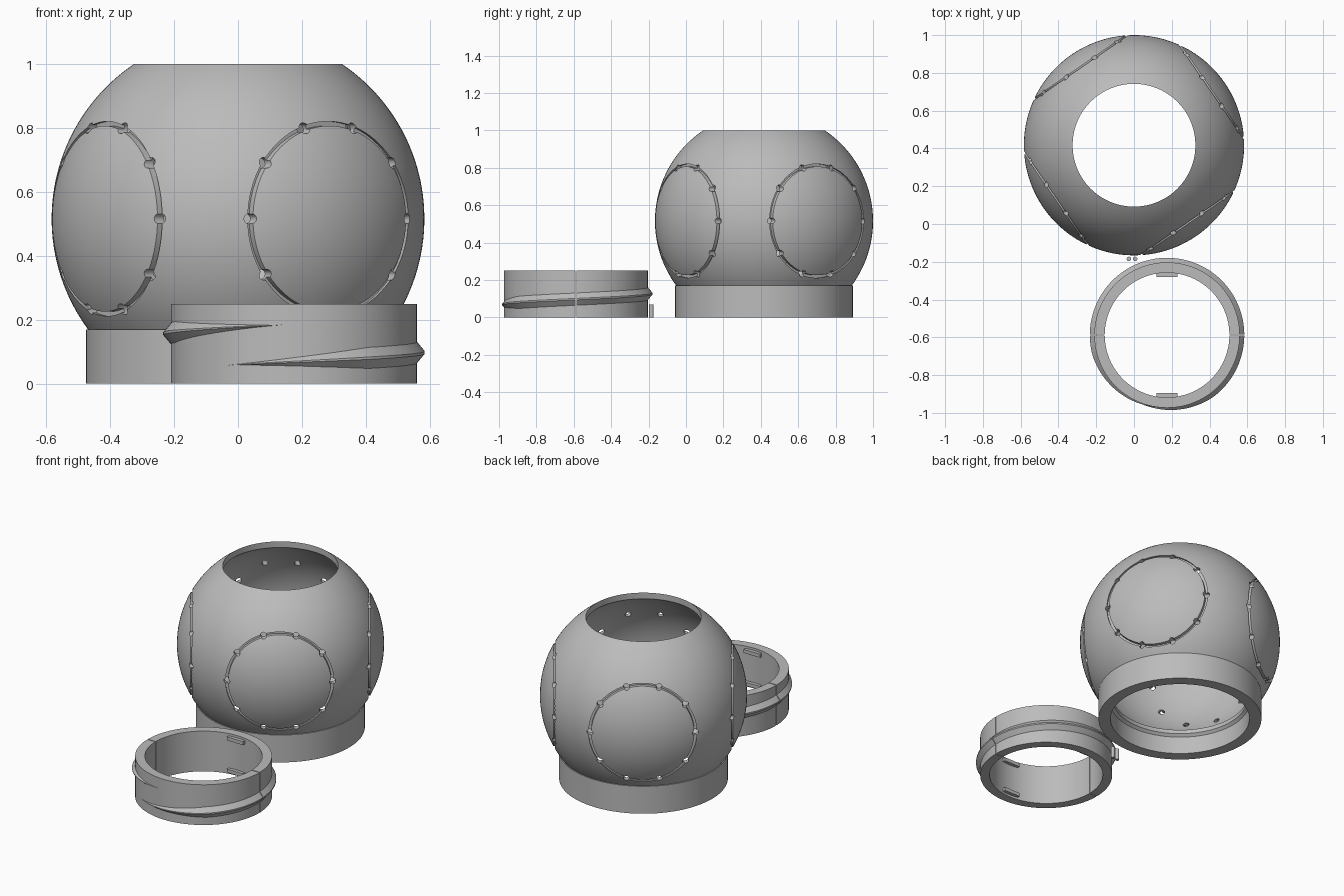
import bpy, bmesh, math
from mathutils import Matrix, Vector

if "Cube" in bpy.data.objects:
    bpy.data.objects.remove(bpy.data.objects["Cube"])

grey = bpy.data.materials.new("plain grey")
grey.diffuse_color = (0.5, 0.5, 0.5, 1)
grey.use_nodes = True
grey.node_tree.nodes["Principled BSDF"].inputs["Base Color"].default_value = grey.diffuse_color


def make(name, bm, loc=(0, 0, 0)):
    bmesh.ops.recalc_face_normals(bm, faces=bm.faces[:])
    me = bpy.data.meshes.new(name)
    bm.to_mesh(me)
    bm.free()
    me.materials.append(grey)
    ob = bpy.data.objects.new(name, me)
    ob.location = loc
    bpy.context.collection.objects.link(ob)
    bpy.context.view_layer.update()
    return ob


def skin(bm, rings, closed):
    """Bridge successive closed cross-sections."""
    vs = [[bm.verts.new(p) for p in r] for r in rings]
    n, m = len(vs), len(vs[0])
    for i in range(n if closed else n - 1):
        a, b = vs[i], vs[(i + 1) % n]
        for j in range(m):
            k = (j + 1) % m
            bm.faces.new((a[j], b[j], b[k], a[k]))
    if not closed:
        bm.faces.new(vs[0])
        bm.faces.new(vs[-1][::-1])


def lathe(bm, profile, seg=96, mat=Matrix()):
    rings = []
    for i in range(seg):
        a = 2 * math.pi * i / seg
        rings.append([mat @ Vector((r * math.cos(a), r * math.sin(a), z)) for r, z in profile])
    skin(bm, rings, True)


def boolean(ob, cutter, op):
    mod = ob.modifiers.new(op.lower(), 'BOOLEAN')
    mod.operation, mod.solver, mod.object = op, 'EXACT', cutter
    bpy.ops.object.select_all(action='DESELECT')
    bpy.context.view_layer.objects.active = ob
    ob.select_set(True)
    bpy.ops.object.modifier_apply(modifier=mod.name)
    bpy.data.objects.remove(cutter)


def smooth(ob, angle=30):
    bpy.ops.object.select_all(action='DESELECT')
    bpy.context.view_layer.objects.active = ob
    ob.select_set(True)
    bpy.ops.object.shade_smooth_by_angle(angle=math.radians(angle))


def box(bm, size, centre):
    bmesh.ops.create_cube(bm, size=1, matrix=Matrix.Translation(centre) @ Matrix.Diagonal((*size, 1)))


# Globe shell with neck and top opening
R, RI, ZC = 0.583, 0.552, 0.516
GLOBE = (0, 0.417, 0)


def arc(r, r0, z0, r1, z1, n=40):
    a0, a1 = math.atan2(z0 - ZC, r0), math.atan2(z1 - ZC, r1)
    return [(r * math.cos(a0 + (a1 - a0) * i / n), ZC + r * math.sin(a0 + (a1 - a0) * i / n))
            for i in range(n + 1)]


top_in = ZC + math.sqrt(RI ** 2 - 0.325 ** 2)
profile = [(0.405, 0), (0.475, 0), (0.475, 0.17)]
profile += arc(R, 0.4695, 0.17, 0.325, 1.0)
profile += arc(RI, 0.325, top_in, 0.43, 0.17)
profile += [(0.39, 0.15), (0.39, 0.125), (0.405, 0.11)]
bm = bmesh.new()
lathe(bm, profile, 128)
globe = make("globe_shell", bm, GLOBE)

# Round window grooves and the ten holes on each
grooves, holes = bmesh.new(), bmesh.new()
for k in range(4):
    frame = (Matrix.Translation((0, 0, ZC)) @ Matrix.Rotation(math.radians(34.5 + 90 * k), 4, 'Z')
             @ Matrix.Rotation(math.pi / 2, 4, 'Y'))
    lathe(grooves, [(0.2905, 0.484), (0.3045, 0.484), (0.3045, 0.56), (0.2905, 0.56)], 80, frame)
    for i in range(10):
        a = math.pi / 2 + 2 * math.pi * i / 10
        spot = Matrix.Translation((0.2975 * math.cos(a), 0.2975 * math.sin(a), 0.49))
        bmesh.ops.create_cone(holes, cap_ends=True, segments=20, radius1=0.017, radius2=0.017,
                              depth=0.16, matrix=frame @ spot)
boolean(globe, make("groove_cutter", grooves, GLOBE), 'DIFFERENCE')
boolean(globe, make("hole_cutter", holes, GLOBE), 'DIFFERENCE')
smooth(globe)

# Threaded collar
COLLAR = (0.175, -0.588, 0)
bm = bmesh.new()
lathe(bm, [(0.33, 0), (0.385, 0), (0.385, 0.25), (0.33, 0.25)], 128)
collar = make("threaded_collar", bm, COLLAR)

# Helical ridge that fades out at both ends
bm = bmesh.new()
rings, steps, start, end = [], 140, 232, 630
for i in range(steps + 1):
    deg = start + (end - start) * i / steps
    t = min(1, (deg - start) / 75, (end - deg) / 75)
    t = max(t, 0.03)
    z = 0.056 + 0.13 * i / steps
    a = math.radians(deg)
    rings.append([(r * math.cos(a), r * math.sin(a), z + dz)
                  for r, dz in ((0.375, -0.045 * t), (0.383 + 0.026 * t, -0.004 * t),
                                (0.383 + 0.026 * t, 0.004 * t), (0.375, 0.045 * t))])
skin(bm, rings, False)
boolean(collar, make("thread_ridge", bm, COLLAR), 'UNION')

# Inner locking tabs, front and back, at top and bottom
bm = bmesh.new()
for s in (-1, 1):
    for z in (0.025, 0.225):
        box(bm, (0.112, 0.045, 0.022), (0, s * 0.3305, z))
boolean(collar, make("locking_tabs", bm, COLLAR), 'UNION')

# Thin slits that split the collar in two halves
bm = bmesh.new()
for s in (-1, 1):
    box(bm, (0.2, 0.005, 0.4), (s * 0.37, 0, 0.125))
boolean(collar, make("slit_cutter", bm, COLLAR), 'DIFFERENCE')
smooth(collar)

# Two small loose pins
for i, x in enumerate((-0.027, 0.006)):
    bm = bmesh.new()
    bmesh.ops.create_cone(bm, cap_ends=True, segments=24, radius1=0.012, radius2=0.012, depth=0.07)
    smooth(make("pin_%d" % (i + 1), bm, (x, -0.185, 0.035)))
